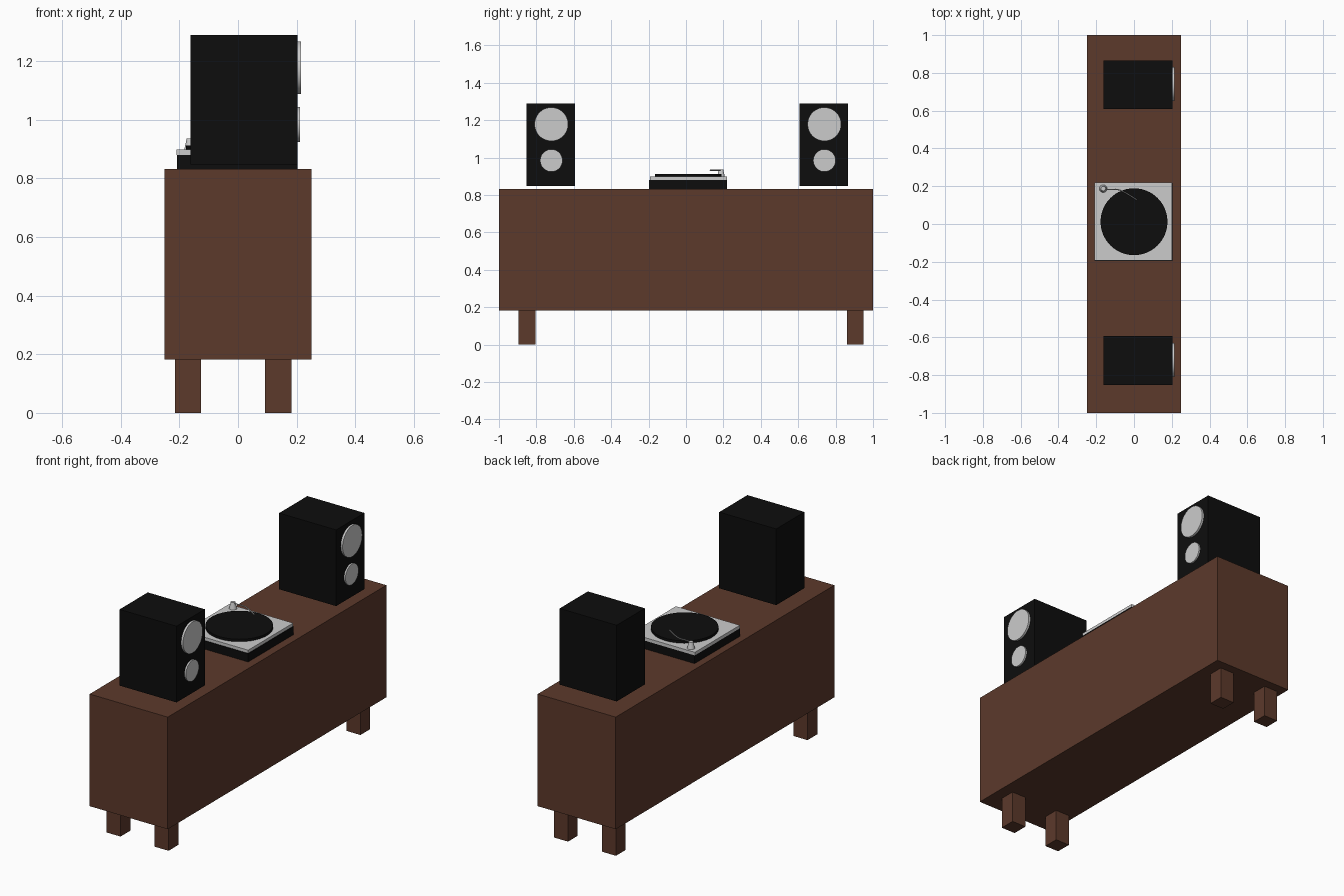
import bpy
from math import pi

if "Cube" in bpy.data.objects:
    bpy.data.objects.remove(bpy.data.objects["Cube"])


def material(name, rgb):
    m = bpy.data.materials.new(name)
    m.diffuse_color = (*rgb, 1)
    m.use_nodes = True
    m.node_tree.nodes["Principled BSDF"].inputs["Base Color"].default_value = m.diffuse_color
    return m


WOOD = material("brown_wood", (0.107, 0.041, 0.024))
BLACK = material("black", (0.004, 0.004, 0.004))


def finish(name, mat):
    ob = bpy.context.object
    ob.name = name
    if mat:
        ob.data.materials.append(mat)
    return ob


def box(name, x, y, z, mat=None):
    # axis-aligned box from (min, max) ranges
    bpy.ops.mesh.primitive_cube_add(size=1, location=[sum(r) / 2 for r in (x, y, z)])
    bpy.context.object.scale = [r[1] - r[0] for r in (x, y, z)]
    bpy.ops.object.transform_apply(location=False, rotation=False, scale=True)
    return finish(name, mat)


def disc(name, loc, r1, r2, depth, mat=None, along_x=False, sides=48):
    bpy.ops.mesh.primitive_cone_add(vertices=sides, radius1=r1, radius2=r2, depth=depth,
                                    location=loc, rotation=(0, pi / 2 if along_x else 0, 0))
    ob = finish(name, mat)
    bpy.ops.object.shade_smooth_by_angle()
    return ob


# Sideboard and its four legs
box("cabinet", (-0.25, 0.25), (-1, 1), (0.183, 0.832), WOOD)
for xn, x in (("left", (-0.215, -0.126)), ("right", (0.092, 0.182))):
    for yn, y in (("front", (-0.895, -0.805)), ("back", (0.86, 0.948))):
        box(f"{yn}_{xn}_leg", x, y, (0, 0.19), WOOD)

# Two speakers facing +x, hovering just above the cabinet
for side, y in (("front", -0.723), ("back", 0.737)):
    box(f"{side}_speaker", (-0.162, 0.203), (y - 0.129, y + 0.129), (0.848, 1.289), BLACK)
    disc(f"{side}_large_cone", (0.205, y + 0.003, 1.178), 0.09, 0.09, 0.02, along_x=True)
    disc(f"{side}_small_cone", (0.202, y + 0.003, 0.984), 0.06, 0.06, 0.02, along_x=True)

# Turntable
box("turntable_base", (-0.208, 0.203), (-0.197, 0.218), (0.83, 0.88), BLACK)
box("turntable_plate", (-0.21, 0.2), (-0.193, 0.219), (0.88, 0.898))
disc("record", (0, 0.012, 0.904), 0.177, 0.177, 0.016, BLACK, sides=64)

# Tonearm pivot and bent arm
disc("tonearm_pivot", (-0.163, 0.187, 0.916), 0.021, 0.012, 0.04, sides=24)
cu = bpy.data.curves.new("tonearm", 'CURVE')
cu.dimensions = '3D'
cu.bevel_depth = 0.003
cu.bevel_resolution = 2
cu.use_fill_caps = True
pts = [(-0.163, 0.187), (-0.125, 0.182), (-0.09, 0.183), (-0.055, 0.17), (0.015, 0.128)]
sp = cu.splines.new('BEZIER')
sp.bezier_points.add(len(pts) - 1)
for bp, p in zip(sp.bezier_points, pts):
    bp.co = (*p, 0.932)
    bp.handle_left_type = bp.handle_right_type = 'AUTO'
sp.resolution_u = 6
arm = bpy.data.objects.new("tonearm", cu)
bpy.context.collection.objects.link(arm)
